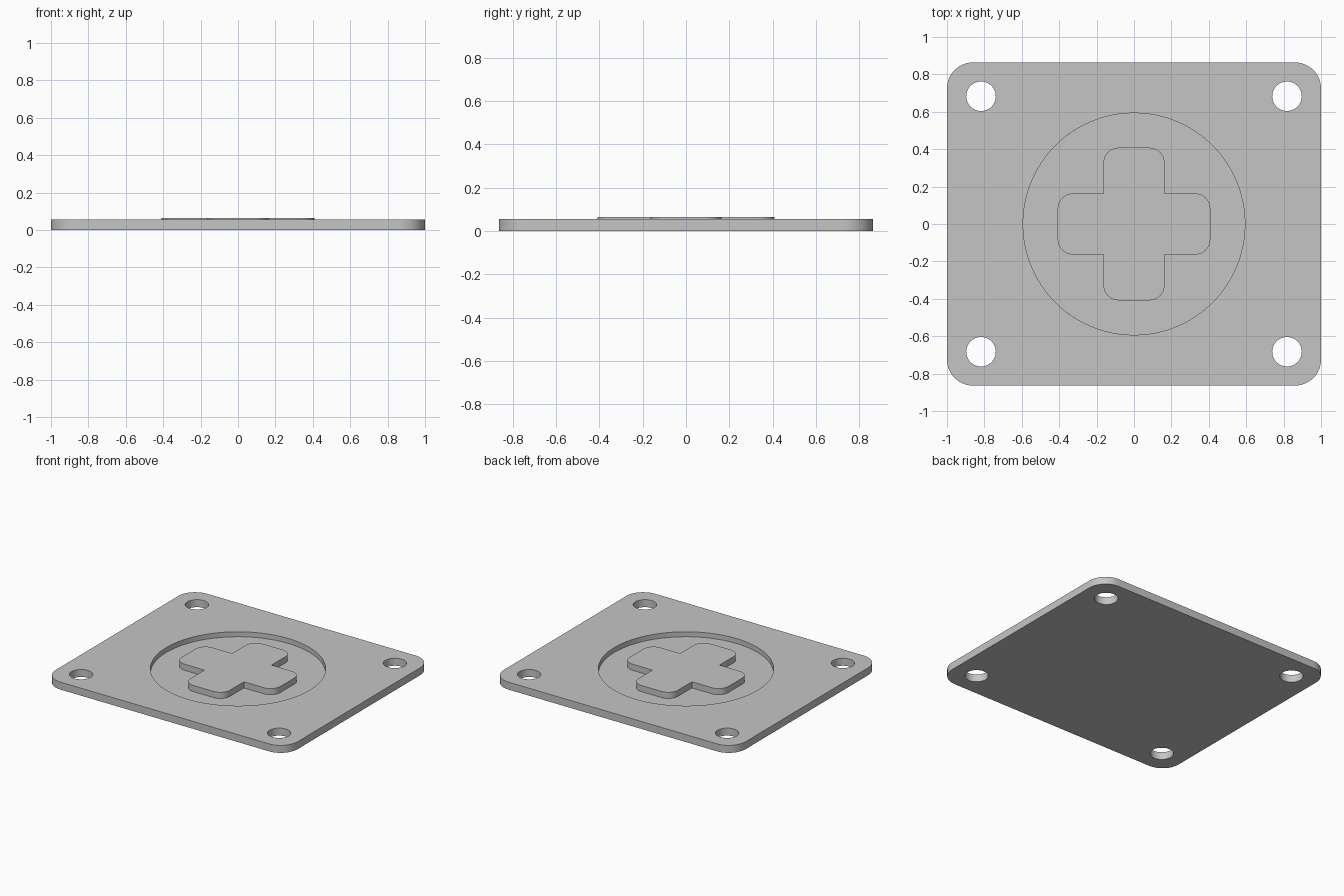
import bpy, bmesh
from math import cos, sin, pi, radians

default = bpy.data.objects.get("Cube")
if default:
    bpy.data.objects.remove(default, do_unlink=True)

TOP, FLOOR, CROSS_TOP = 0.056, 0.019, 0.065
HALF_X, HALF_Y = 1.0, 0.864
HOLE_X, HOLE_Y, HOLE_R = 0.818, 0.683, 0.079

grey = bpy.data.materials.new("plate grey")
grey.use_nodes = True
colour = (0.56, 0.56, 0.56, 1)
grey.diffuse_color = colour
grey.node_tree.nodes["Principled BSDF"].inputs["Base Color"].default_value = colour


def arc(cx, cy, r, start, end, steps):
    return [(cx + r * cos(start + (end - start) * i / steps),
             cy + r * sin(start + (end - start) * i / steps)) for i in range(steps + 1)]


def circle(cx, cy, r, steps):
    return arc(cx, cy, r, 0, 2 * pi, steps)[:-1]


def rounded_rectangle(hx, hy, r):
    pts = []
    for i, (sx, sy) in enumerate([(1, 1), (-1, 1), (-1, -1), (1, -1)]):
        pts += arc(sx * (hx - r), sy * (hy - r), r, i * pi / 2, (i + 1) * pi / 2, 16)
    return pts


def rounded_cross(length, width, r):
    # One arm end with two rounded corners and an inner corner, turned four times
    arm = arc(length - r, -width + r, r, -pi / 2, 0, 12)
    arm += arc(length - r, width - r, r, 0, pi / 2, 12) + [(width, width)]
    pts = []
    for _ in range(4):
        pts += arm
        arm = [(-y, x) for x, y in arm]
    return pts


def prism(name, outline, z0, z1):
    bm = bmesh.new()
    face = bm.faces.new([bm.verts.new((x, y, z0)) for x, y in outline])
    new = bmesh.ops.extrude_face_region(bm, geom=[face])["geom"]
    bmesh.ops.translate(bm, vec=(0, 0, z1 - z0),
                        verts=[v for v in new if isinstance(v, bmesh.types.BMVert)])
    bmesh.ops.recalc_face_normals(bm, faces=bm.faces)
    mesh = bpy.data.meshes.new(name)
    bm.to_mesh(mesh)
    bm.free()
    mesh.materials.append(grey)
    obj = bpy.data.objects.new(name, mesh)
    bpy.context.collection.objects.link(obj)
    return obj


def combine(target, other, operation):
    mod = target.modifiers.new(operation.lower(), "BOOLEAN")
    mod.operation, mod.solver, mod.object = operation, "EXACT", other
    bpy.context.view_layer.objects.active = target
    bpy.ops.object.modifier_apply(modifier=mod.name)
    bpy.data.objects.remove(other, do_unlink=True)


# Base plate with rounded corners
plate = prism("mounting_plate", rounded_rectangle(HALF_X, HALF_Y, 0.14), 0, TOP)

# Round recess and four screw holes
combine(plate, prism("recess_cutter", circle(0, 0, 0.593, 96), FLOOR, 0.2), "DIFFERENCE")
for sx in (-1, 1):
    for sy in (-1, 1):
        hole = prism("hole_cutter", circle(sx * HOLE_X, sy * HOLE_Y, HOLE_R, 48), -0.1, 0.2)
        combine(plate, hole, "DIFFERENCE")

# Raised cross standing on the recess floor
cross = prism("raised_cross", rounded_cross(0.408, 0.163, 0.08), FLOOR / 2, CROSS_TOP)
combine(plate, cross, "UNION")

# Smooth curved walls, crisp edges
bpy.ops.object.select_all(action="DESELECT")
plate.select_set(True)
bpy.context.view_layer.objects.active = plate
bpy.ops.object.shade_smooth_by_angle(angle=radians(30))
